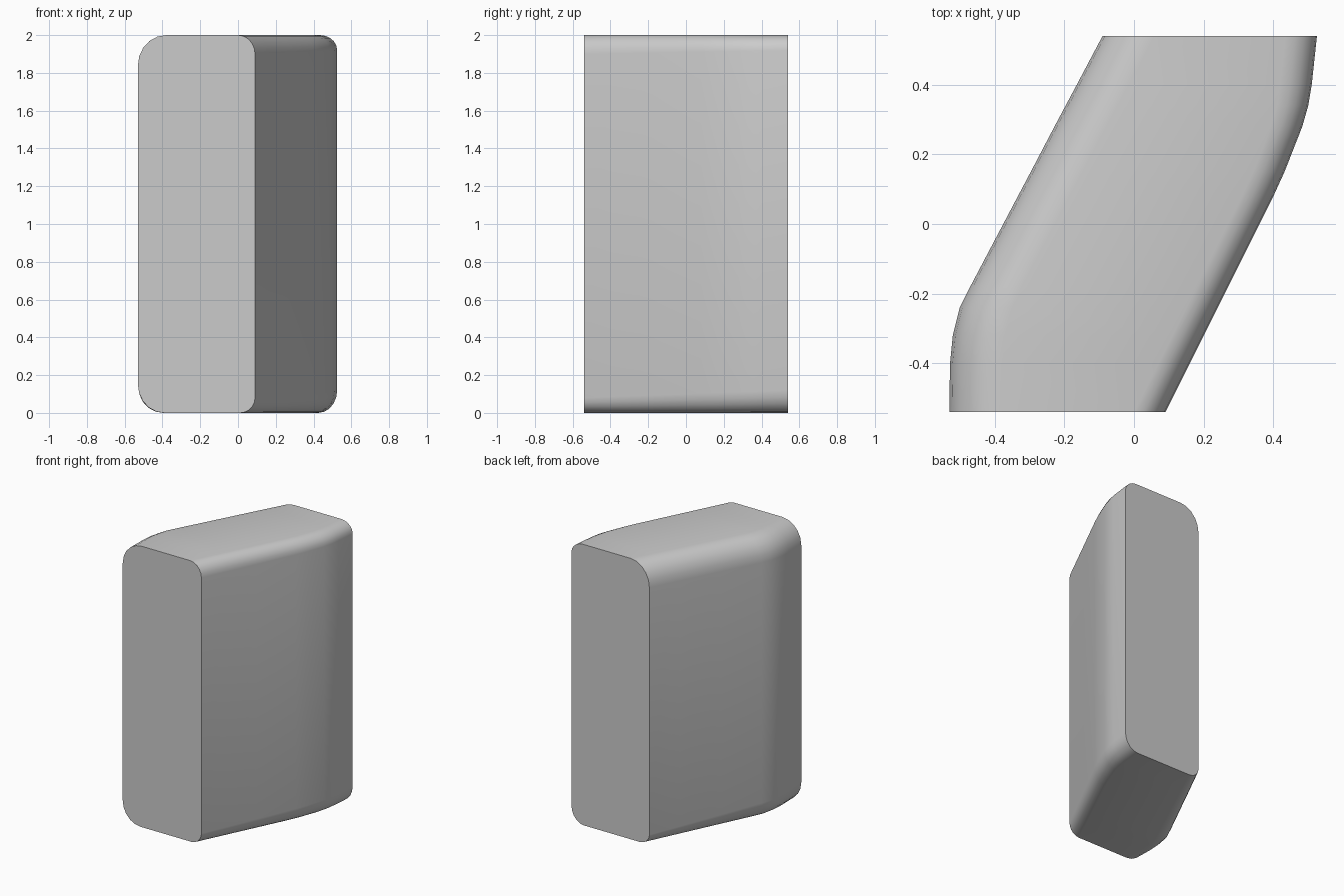
import bpy, bmesh, math

if "Cube" in bpy.data.objects:
    bpy.data.objects.remove(bpy.data.objects["Cube"])

# Plan outline: (y, left x, right x), front to back
stations = [(-0.54, -0.53, 0.09), (-0.40, -0.528, 0.16), (-0.32, -0.52, 0.20),
            (-0.24, -0.50, 0.24), (-0.18, -0.47, 0.27), (0.08, -0.333, 0.40),
            (0.15, -0.296, 0.432), (0.28, -0.228, 0.483), (0.34, -0.196, 0.50),
            (0.40, -0.164, 0.51), (0.54, -0.09, 0.525)]

# Corner rounding (width, height) at the front and back faces
corners = [  # x side, z, start angle, front size, back size
    (1, 0, -90, (0.08, 0.08), (0.10, 0.12)),
    (1, 2, 0, (0.09, 0.10), (0.09, 0.08)),
    (0, 2, 90, (0.15, 0.16), (0.15, 0.17)),
    (0, 0, 180, (0.14, 0.15), (0.08, 0.07)),
]
SEGS = 5


def section(y, left, right):
    t = (y + 0.54) / 1.08
    pts = []
    for side, z, start, front, back in corners:
        rx, rz = (a + (b - a) * t for a, b in zip(front, back))
        cx = right - rx if side else left + rx
        cz = 2 - rz if z else rz
        for i in range(SEGS + 1):
            a = math.radians(start + 90 * i / SEGS)
            pts.append((cx + rx * math.cos(a), y, cz + rz * math.sin(a)))
    return pts


# Slanted block lofted through the sections, with flat end caps
bm = bmesh.new()
rings = [[bm.verts.new(p) for p in section(*s)] for s in stations]
n = len(rings[0])
for a, b in zip(rings, rings[1:]):
    for i in range(n):
        j = (i + 1) % n
        bm.faces.new((a[i], a[j], b[j], b[i]))
bm.faces.new(rings[0])
bm.faces.new(rings[-1])
bmesh.ops.recalc_face_normals(bm, faces=bm.faces)
mesh = bpy.data.meshes.new("slanted_block")
bm.to_mesh(mesh)
bm.free()
block = bpy.data.objects.new("slanted_block", mesh)
bpy.context.collection.objects.link(block)
bpy.context.view_layer.objects.active = block
block.select_set(True)
bpy.ops.object.shade_smooth_by_angle(angle=math.radians(30))
